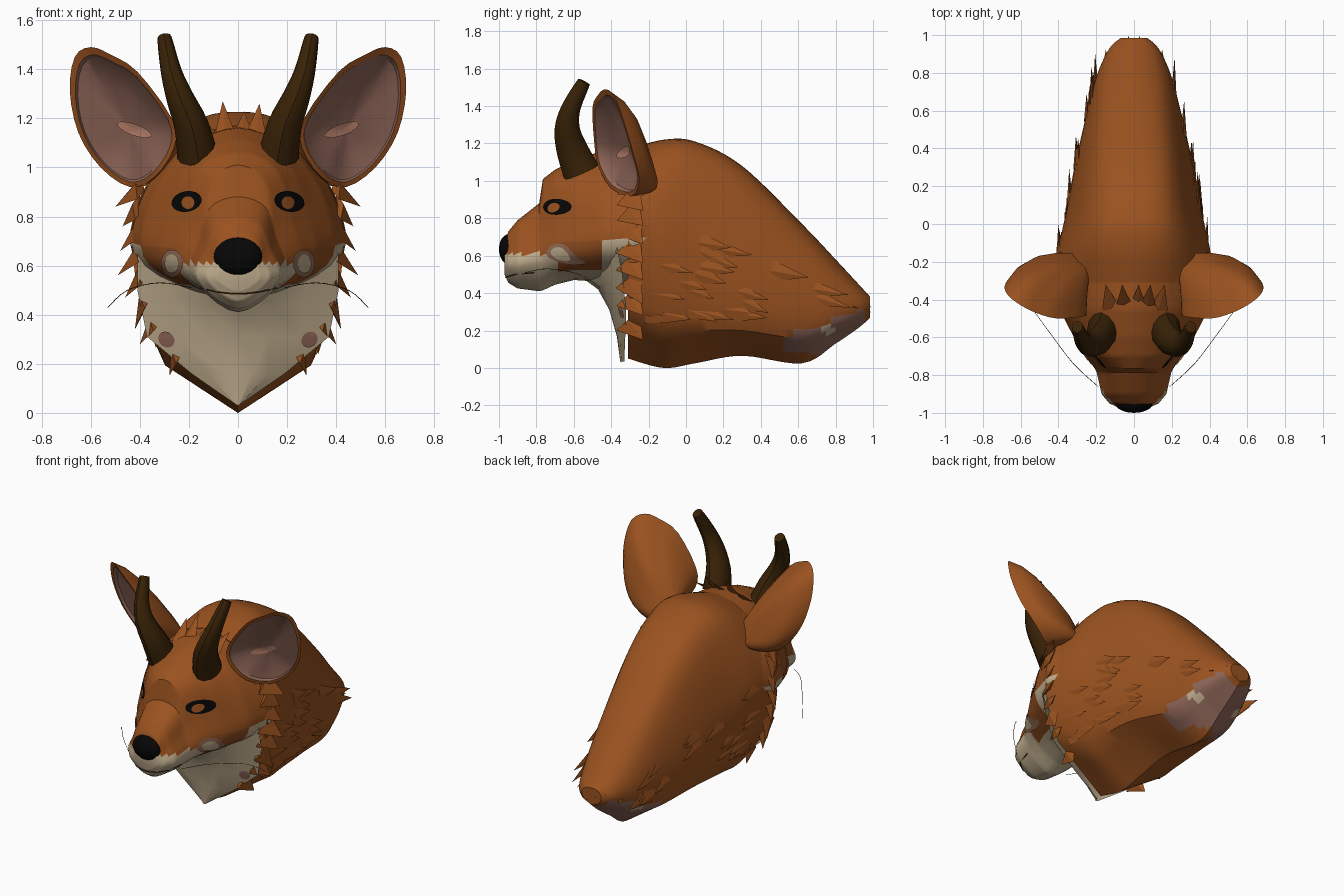
import bpy, bmesh, math, random
from mathutils import Vector as V
from mathutils.bvhtree import BVHTree

if "Cube" in bpy.data.objects:
    bpy.data.objects.remove(bpy.data.objects["Cube"])

random.seed(4)


def mat(name, r, g, b):
    m = bpy.data.materials.new(name)
    m.diffuse_color = (r, g, b, 1)
    m.use_nodes = True
    m.node_tree.nodes["Principled BSDF"].inputs["Base Color"].default_value = m.diffuse_color
    return m


ORANGE = mat("orange_fur", 0.325, 0.085, 0.014)
BROWN = mat("brown_cheek_fur", 0.27, 0.072, 0.013)
CREAM = mat("cream_fur", 0.53, 0.42, 0.27)
HORN = mat("dark_horn", 0.040, 0.016, 0.002)
BLACK = mat("black_nose", 0.002, 0.002, 0.002)
SKIN = mat("dusky_pink_skin", 0.28, 0.135, 0.10)
PINK = mat("light_pink_skin", 0.56, 0.25, 0.17)
TAN = mat("tan_fur", 0.30, 0.15, 0.09)


def make(name, verts, faces, mats, rule=None, angle=35):
    me = bpy.data.meshes.new(name)
    me.from_pydata([tuple(v) for v in verts], [], faces)
    bm = bmesh.new()
    bm.from_mesh(me)
    bmesh.ops.recalc_face_normals(bm, faces=bm.faces)
    for f in bm.faces:
        if rule:
            f.material_index = rule(f.calc_center_median())
    bm.to_mesh(me)
    bm.free()
    for m in mats:
        me.materials.append(m)
    ob = bpy.data.objects.new(name, me)
    bpy.context.collection.objects.link(ob)
    if angle:
        bpy.ops.object.select_all(action='DESELECT')
        ob.select_set(True)
        bpy.context.view_layer.objects.active = ob
        bpy.ops.object.shade_smooth_by_angle(angle=math.radians(angle))
    return ob


def spline(p, n, closed=False, linear=False):
    out, c = [], len(p)
    for i in range(c if closed else c - 1):
        g = lambda k: p[k % c] if closed else p[max(0, min(c - 1, k))]
        a, b, d, e = g(i - 1), g(i), g(i + 1), g(i + 2)
        for k in range(n):
            t = k / n
            out.append(b.lerp(d, t) if linear else 0.5 * (
                2 * b + (d - a) * t + (2 * a - 5 * b + 4 * d - e) * t * t
                + (3 * b - a - 3 * d + e) * t ** 3))
    return out if closed else out + [p[-1]]


def bridge(rings):
    n = len(rings[0])
    faces = [(i * n + j, i * n + (j + 1) % n, (i + 1) * n + (j + 1) % n, (i + 1) * n + j)
             for i in range(len(rings) - 1) for j in range(n)]
    faces += [tuple(range(n)), tuple(range((len(rings) - 1) * n, len(rings) * n))]
    return [v for r in rings for v in r], faces


def loft(keys, steps, linear, keel):
    # each key: y, top z, upper (x,z), middle (x,z), lower (x,z), bottom z
    rings = []
    for y, zt, x1, z1, x2, z2, x3, z3, zb in keys:
        half = [(x1, z1), (x2, z2), (x3, z3)]
        pts = [(0, zt)] + half + [(0, zb)] + [(-x, z) for x, z in reversed(half)]
        ring = spline([V((x, y, z)) for x, z in pts], 5, True)
        for p in ring:
            if keel and p.z < z3:  # straight V underneath
                w = x3 * max(0, p.z - zb) / (z3 - zb)
                p.x = max(-w, min(w, p.x))
        rings.append(ring)
    cols = [spline(list(c), steps, False, linear) for c in zip(*rings)]
    return bridge(list(zip(*cols)))


def tube(path, radii, sides, deep=1.0):
    rings = []
    for i, p in enumerate(path):
        d = (path[min(i + 1, len(path) - 1)] - path[max(i - 1, 0)]).normalized()
        a = d.cross(V((0, 1, 0))).normalized()
        b = d.cross(a) * deep
        rings.append([p + radii[i] * (a * math.cos(t) + b * math.sin(t))
                      for t in (math.tau * k / sides for k in range(sides))])
    return bridge(rings)


def tree(ob):
    me = ob.data
    return BVHTree.FromPolygons([v.co for v in me.vertices], [tuple(p.vertices) for p in me.polygons])


def patch(name, bvh, x, z, rx, rz, m, off, tilt=0.0):
    # thin disc laid on a surface seen from the front
    verts = [V((x, -2, z))]
    for r in (0.5, 1):
        for k in range(16):
            u, w = r * rx * math.cos(math.tau * k / 16), r * rz * math.sin(math.tau * k / 16)
            verts.append(V((x + u * math.cos(tilt) - w * math.sin(tilt), -2,
                            z + u * math.sin(tilt) + w * math.cos(tilt))))
    out = []
    for v in verts:
        hit, nor = bvh.ray_cast(v, V((0, 1, 0)))[:2]
        if hit is None:
            return
        out.append(hit + nor * off * (1 if nor.y < 0 else -1))
    faces = [(0, 1 + k, 1 + (k + 1) % 16) for k in range(16)]
    faces += [(1 + k, 17 + k, 17 + (k + 1) % 16, 1 + (k + 1) % 16) for k in range(16)]
    make(name, out, faces, [m])


def spikes(name, items):
    # flat four-sided fur tufts: base, tip, width, wide axis
    verts, faces = [], []
    for p, q, w, axis in items:
        d = (q - p).normalized()
        a = (axis - axis.dot(d) * d).normalized()
        b = d.cross(a)
        n = len(verts)
        verts += [p + a * w, p + b * w * 0.3, p - a * w, p - b * w * 0.3, q]
        faces += [(n + k, n + (k + 1) % 4, n + 4) for k in range(4)] + [(n, n + 1, n + 2, n + 3)]
    make(name, verts, faces, [ORANGE], None, 0)


# Mane and neck, with bare skin and a speck of bone at the cut end
v, f = loft([
    (-0.31, 1.17, 0.26, 1.06, 0.43, 0.75, 0.33, 0.30, 0.05),
    (-0.12, 1.22, 0.25, 1.12, 0.40, 0.70, 0.30, 0.20, 0.00),
    (0.05, 1.21, 0.23, 1.11, 0.36, 0.63, 0.29, 0.20, 0.025),
    (0.30, 1.08, 0.20, 0.99, 0.31, 0.55, 0.27, 0.20, 0.065),
    (0.62, 0.77, 0.16, 0.70, 0.24, 0.43, 0.20, 0.16, 0.025),
    (0.80, 0.58, 0.13, 0.52, 0.19, 0.37, 0.16, 0.22, 0.13),
    (0.93, 0.44, 0.09, 0.41, 0.13, 0.34, 0.10, 0.27, 0.22),
    (0.985, 0.38, 0.05, 0.37, 0.07, 0.33, 0.05, 0.29, 0.27)], 6, False, True)


def mane_rule(c):
    if 0.72 < c.y < 0.80 and 0.18 < c.z < 0.225:
        return 2
    return int(0.54 < c.y < 0.96 and 0.075 < c.z < 0.17 + 0.36 * (c.y - 0.54))


mane = make("mane", v, f, [ORANGE, SKIN, CREAM], mane_rule)

# Face and muzzle, cream below the cheeks and lips
v, f = loft([
    (-0.16, 1.10, 0.22, 1.02, 0.37, 0.85, 0.36, 0.60, 0.45),
    (-0.28, 1.17, 0.25, 1.07, 0.41, 0.85, 0.40, 0.60, 0.42),
    (-0.45, 1.16, 0.24, 1.05, 0.37, 0.82, 0.36, 0.60, 0.46),
    (-0.60, 1.11, 0.20, 1.02, 0.28, 0.82, 0.30, 0.59, 0.47),
    (-0.70, 1.06, 0.15, 1.00, 0.215, 0.80, 0.24, 0.59, 0.445),
    (-0.765, 1.01, 0.11, 0.94, 0.165, 0.75, 0.20, 0.57, 0.415),
    (-0.785, 0.88, 0.11, 0.84, 0.155, 0.72, 0.19, 0.56, 0.41),
    (-0.90, 0.79, 0.09, 0.76, 0.135, 0.66, 0.165, 0.54, 0.425),
    (-0.95, 0.73, 0.075, 0.70, 0.105, 0.62, 0.125, 0.54, 0.455),
    (-0.97, 0.66, 0.05, 0.64, 0.08, 0.60, 0.08, 0.54, 0.50)], 6, True, False)


def face_rule(c):
    if c.y > -0.46:
        return int(c.z < 0.70)
    if c.y > -0.68:
        return 1 if c.z < 0.515 else 2 if c.z < 0.66 else 0
    return int(c.z < 0.61)


face = make("face", v, f, [ORANGE, CREAM, BROWN], face_rule)
face_tree = tree(face)

# Cream bib running from the throat to a point
mid = [V(p) for p in ((0, -0.58, 0.50), (0, -0.47, 0.42), (0, -0.41, 0.31), (0, -0.37, 0.17), (0, -0.345, 0.03))]
edge = [V(p) for p in ((0.41, -0.38, 0.71), (0.41, -0.34, 0.50), (0.37, -0.32, 0.31), (0.19, -0.325, 0.16), (0.01, -0.33, 0.035))]
rows = []
for a, b in zip(mid, edge):
    right = [a.lerp(b, t) + V((0, -0.05 * t * (1 - t), 0)) for t in (0, 0.33, 0.67, 1)]
    rows.append([V((-p.x, p.y, p.z)) for p in reversed(right[1:])] + right)
bib = make("bib", [p for r in rows for p in r],
           [(i * 7 + j, i * 7 + j + 1, i * 7 + j + 8, i * 7 + j + 7) for i in range(4) for j in range(6)], [CREAM])

# Nose
bpy.ops.mesh.primitive_uv_sphere_add(segments=20, ring_count=12, radius=1, location=(0, -0.948, 0.635))
nose = bpy.context.object
nose.name = "nose"
nose.scale = (0.10, 0.052, 0.08)
nose.data.materials.append(BLACK)
bpy.ops.object.shade_smooth_by_angle(angle=math.radians(40))

# Mouth line laid on the muzzle
line = []
for k in range(13):
    x = -0.15 + 0.025 * k
    line.append(face_tree.ray_cast(V((x, -2, 0.485 + 1.1 * x * x)), V((0, 1, 0)))[0])
v, f = tube(line, [0.004] * 13, 5)
make("mouth_line", v, f, [HORN])

for s, side in ((1, "right"), (-1, "left")):
    flip = lambda p: V((p[0] * s, p[1], p[2]))

    # Eyes, cheek spots and pinkish blotches at the bib edge
    patch("eye_" + side, face_tree, 0.205 * s, 0.86, 0.062, 0.042, BLACK, 0.006, 0.2 * -s)
    patch("iris_" + side, face_tree, 0.197 * s, 0.855, 0.026, 0.026, ORANGE, 0.009)
    patch("cheek_ring_" + side, face_tree, 0.265 * s, 0.61, 0.045, 0.055, TAN, 0.005)
    patch("cheek_spot_" + side, face_tree, 0.265 * s, 0.61, 0.028, 0.036, CREAM, 0.008)
    patch("bib_blotch_" + side, tree(bib), 0.29 * s, 0.30, 0.035, 0.03, SKIN, 0.005, 0.7 * s)

    # Horns
    path = [flip(p) for p in ((0.165, -0.56, 1.05), (0.19, -0.61, 1.17), (0.235, -0.635, 1.28),
                              (0.272, -0.615, 1.39), (0.30, -0.545, 1.53))]
    v, f = tube(spline(path, 3), [0.084 - 0.0046 * k for k in range(13)], 12, 1.2)
    make("horn_" + side, v, f, [HORN])

    # Ears: cupped outer shell rooted in the head, and pink inner bowl
    rim = spline([flip(p) for p in (
        (0.27, -0.49, 1.20), (0.41, -0.50, 1.39), (0.52, -0.47, 1.46), (0.60, -0.43, 1.49),
        (0.665, -0.38, 1.45), (0.685, -0.33, 1.31), (0.65, -0.28, 1.14), (0.56, -0.25, 1.00),
        (0.44, -0.29, 0.92), (0.34, -0.40, 0.96), (0.26, -0.47, 1.08))], 3, True)
    back, front = flip((0.22, -0.17, 0.98)), flip((0.44, -0.30, 1.15))
    shell = [[p.lerp(back, t) + V((0, b, 0)) for p in rim]
             for t, b in ((0.7, 0.04), (0.48, 0.06), (0.25, 0.065), (0.1, 0.045), (0, 0))]
    bowl = [[p.lerp(front, t) + V((0, b, 0)) for p in rim]
            for t, b in ((0, 0), (0.09, -0.005), (0.13, 0.015), (0.5, 0.02), (0.95, 0))]
    v, f = bridge(shell + bowl[1:2])
    make("ear_shell_" + side, v, f[:-1], [ORANGE])
    v, f = bridge(bowl[1:])
    inner = make("ear_inner_" + side, v, f[:-2] + f[-1:], [SKIN])
    patch("ear_highlight_" + side, tree(inner), 0.42 * s, 1.155, 0.075, 0.024, PINK, 0.006, 0.35 * s)

    # Whiskers
    path = [flip(p) for p in ((0.19, -0.86, 0.51), (0.32, -0.74, 0.53), (0.45, -0.57, 0.50), (0.53, -0.46, 0.43))]
    v, f = tube(spline(path, 4), [0.0015] * 13, 4)
    make("whisker_" + side, v, f, [HORN])

    # Ragged ruff beside the cheeks: base x, base z, tip x, tip z
    ruff = []
    for x, z, tx, tz in ((0.40, 0.92, 0.50, 0.84), (0.41, 0.84, 0.47, 0.76), (0.40, 0.76, 0.48, 0.66),
                         (0.40, 0.66, 0.49, 0.56), (0.39, 0.57, 0.46, 0.47), (0.38, 0.47, 0.42, 0.34),
                         (0.34, 0.38, 0.40, 0.28), (0.25, 0.25, 0.28, 0.15), (0.36, 0.98, 0.44, 0.92)):
        ruff.append((flip((x, -0.31, z)), flip((tx, -0.23, tz)), 0.08, V((0, 1, 0.6))))
    spikes("cheek_ruff_" + side, ruff)

    # Shaggy locks lying flat along the side of the mane
    bvh, locks = tree(mane), []
    for k in range(22):
        y = random.uniform(-0.22, 0.75)
        z = random.uniform(0.26, 0.74 - 0.42 * max(0, y))
        hit = bvh.ray_cast(V((2 * s, y, z)), V((-s, 0, 0)))[0]
        if hit:
            out = V((s, 0, 0))
            tip = hit + V((0, random.uniform(0.13, 0.20), random.uniform(-0.07, -0.02))) - out * 0.008
            locks.append((hit - out * 0.012, tip, random.uniform(0.04, 0.06), V((0, 0, 1))))
    spikes("mane_locks_" + side, locks)

# Crown tuft between the horns and ragged rear edge
crown = [(V((x, -0.45, 1.11)), V((x * 1.25, y, z)), 0.05, V((1, 0, 0)))
         for x, y, z in ((-0.12, -0.32, 1.21), (-0.05, -0.32, 1.27), (0.02, -0.32, 1.23),
                         (0.07, -0.32, 1.26), (0.13, -0.32, 1.20))]
spikes("crown_tuft", crown)
rear = []
for k in range(11):
    x = -0.15 + 0.03 * k
    end = 1.0 - 3.5 * x * x - 0.03 * (k % 2)
    rear.append((V((x * 0.9, end - 0.14, 0.43 - abs(x) * 0.5)), V((x, end, 0.29 + 0.03 * (k % 3))), 0.04, V((1, 0, 0))))
spikes("rear_fringe", rear)
